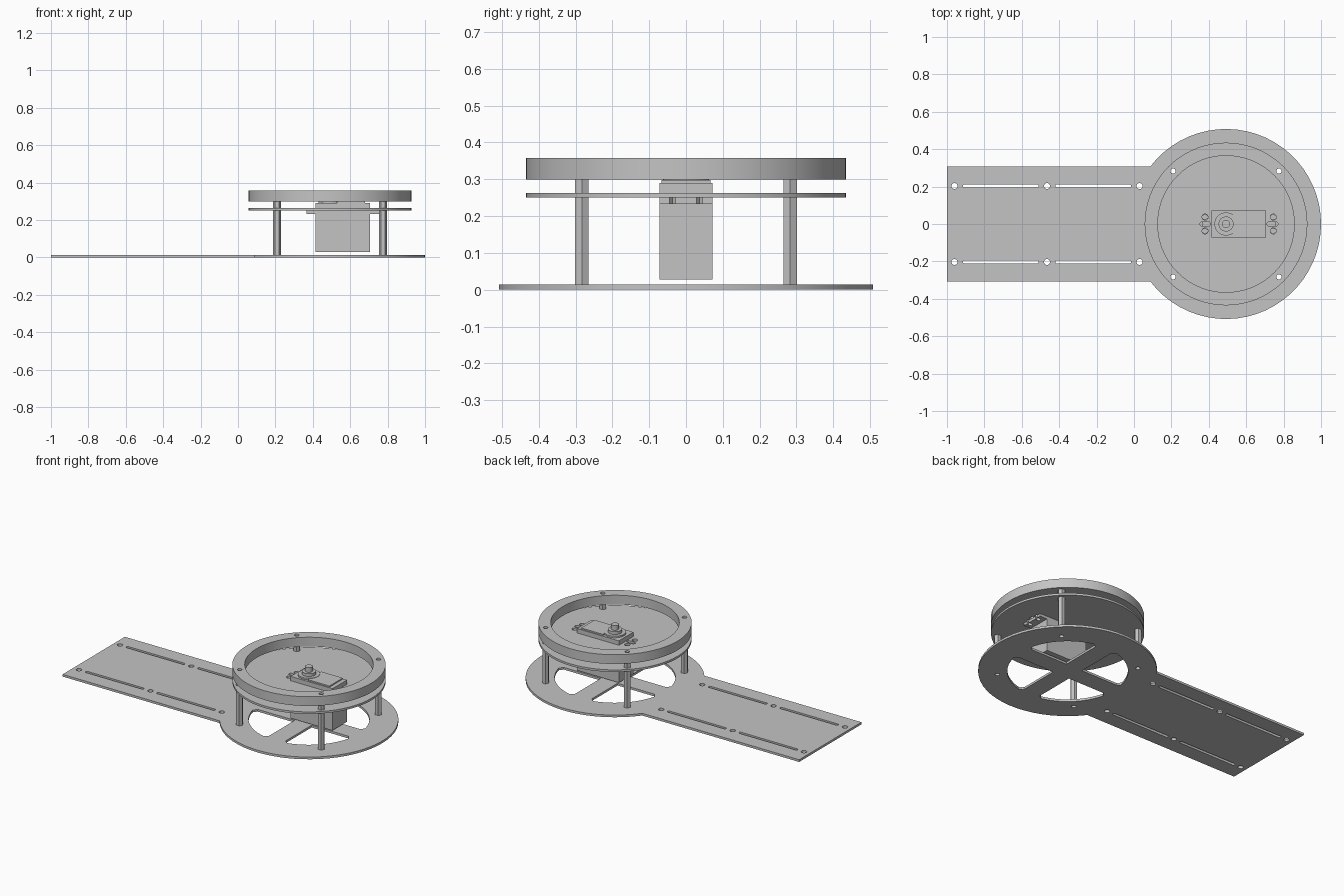
import bpy, bmesh, math
from math import sin, cos, pi

if "Cube" in bpy.data.objects:
    bpy.data.objects.remove(bpy.data.objects["Cube"])

CX = 0.492                      # axis of the round turntable
POST = 0.283                    # post offset from the axis in x and y
CORNERS = [(sx, sy) for sx in (-1, 1) for sy in (-1, 1)]

grey = bpy.data.materials.new("plain_grey")
grey.diffuse_color = (0.55, 0.55, 0.55, 1)
grey.use_nodes = True
grey.node_tree.nodes["Principled BSDF"].inputs["Base Color"].default_value = grey.diffuse_color


def arc(x, y, r, a0, a1, n):
    return [(x + r * cos(a0 + (a1 - a0) * i / n), y + r * sin(a0 + (a1 - a0) * i / n))
            for i in range(n + 1)]


def circle(x, y, r, n=24):
    return arc(x, y, r, 0, 2 * pi, n)[:-1]


def rect(x0, x1, y0, y1):
    return [(x0, y0), (x1, y0), (x1, y1), (x0, y1)]


def slot(x0, x1, y, r):
    return arc(x1 - r, y, r, -pi / 2, pi / 2, 8) + arc(x0 + r, y, r, pi / 2, 1.5 * pi, 8)


def plate(name, outline, z0, z1, holes=()):
    """Extrude an outline with holes between two heights."""
    cu = bpy.data.curves.new(name + "_profile", 'CURVE')
    cu.dimensions = '2D'
    cu.fill_mode = 'BOTH'
    cu.extrude = (z1 - z0) / 2
    for pts in [outline, *holes]:
        sp = cu.splines.new('POLY')
        sp.points.add(len(pts) - 1)
        for p, (x, y) in zip(sp.points, pts):
            p.co = (x, y, 0, 1)
        sp.use_cyclic_u = True
    tmp = bpy.data.objects.new(name + "_tmp", cu)
    bpy.context.collection.objects.link(tmp)
    bpy.context.view_layer.update()
    dg = bpy.context.evaluated_depsgraph_get()
    me = bpy.data.meshes.new_from_object(tmp.evaluated_get(dg))
    bpy.data.objects.remove(tmp)
    bm = bmesh.new()
    bm.from_mesh(me)
    bmesh.ops.remove_doubles(bm, verts=bm.verts, dist=1e-5)
    bmesh.ops.translate(bm, verts=bm.verts, vec=(0, 0, (z0 + z1) / 2))
    bmesh.ops.recalc_face_normals(bm, faces=bm.faces)
    bm.to_mesh(me)
    bm.free()
    me.name = name
    me.materials.clear()
    me.materials.append(grey)
    ob = bpy.data.objects.new(name, me)
    bpy.context.collection.objects.link(ob)
    bpy.ops.object.select_all(action='DESELECT')
    ob.select_set(True)
    bpy.context.view_layer.objects.active = ob
    bpy.ops.object.shade_smooth_by_angle(angle=math.radians(30))
    return ob


bolt_holes = [circle(CX + sx * POST, sy * POST, 0.0135) for sx, sy in CORNERS]

# base: round foot joined to a long arm, with four windows between cross spokes
a = pi - math.asin(0.308 / 0.508)
outline = [(-1, -0.308)] + arc(CX, 0, 0.508, -a, a, 48) + [(-1, 0.308)]
h, r = 0.058, 0.343
a0 = math.asin((h + 0.025) / r)
window = [(h, h), (0.315, h)] + arc(0, 0, r, a0, pi / 2 - a0, 12) + [(h, 0.315)]
base_holes = bolt_holes + [[(CX + sx * x, sy * y) for x, y in window] for sx, sy in CORNERS]
for y in (-0.203, 0.203):
    base_holes += [circle(x, y, 0.016) for x in (-0.96, -0.465, 0.03)]
    base_holes += [slot(x0, x1, y, 0.009) for x0, x1 in ((-0.915, -0.51), (-0.42, -0.015))]
plate("base_plate", outline, 0, 0.014, base_holes)

# deck with the motor opening, its screw holes and end slots
deck_holes = bolt_holes + [rect(0.414, 0.706, -0.073, 0.073)]
for x in (0.38, 0.745):
    deck_holes += [circle(x, y, 0.016) for y in (-0.037, 0.037)]
deck_holes += [slot(0.353, 0.409, 0, 0.012), slot(0.711, 0.77, 0, 0.012)]
plate("deck_plate", circle(CX, 0, 0.435, 72), 0.25, 0.263, deck_holes)

# top ring
plate("top_ring", circle(CX, 0, 0.435, 72), 0.30, 0.358,
      [circle(CX, 0, 0.365, 72)] + bolt_holes)

# hollow six-sided posts, below and above the deck
for i, (sx, sy) in enumerate(CORNERS):
    x, y = CX + sx * POST, sy * POST
    for part, z0, z1 in (("post", 0.014, 0.25), ("spacer", 0.263, 0.30)):
        plate(f"{part}_{i + 1}", circle(x, y, 0.0208, 6), z0, z1, [circle(x, y, 0.0135)])

# motor: body, notched mounting ears, raised cover and stepped output shaft
plate("motor_body", rect(0.415, 0.705, -0.072, 0.072), 0.028, 0.29)
for name, root, tip, hx in (("ear_left", 0.415, 0.366, 0.383), ("ear_right", 0.705, 0.756, 0.739)):
    ear = [(root, -0.072), (tip, -0.072)]
    for y in (-0.037, 0.037):
        ear += [(tip, y - 0.008), (hx, y - 0.013), (2 * hx - tip, y), (hx, y + 0.013), (tip, y + 0.008)]
    plate(name, ear + [(tip, 0.072), (root, 0.072)], 0.233, 0.25)
plate("motor_cover", rect(0.53, 0.68, -0.066, 0.066), 0.29, 0.298)
for name, rad, z0, z1 in (("shaft_collar", 0.062, 0.29, 0.30),
                          ("shaft_boss", 0.04, 0.30, 0.318),
                          ("shaft", 0.022, 0.318, 0.347)):
    plate(name, circle(CX, 0, rad, 32), z0, z1)
